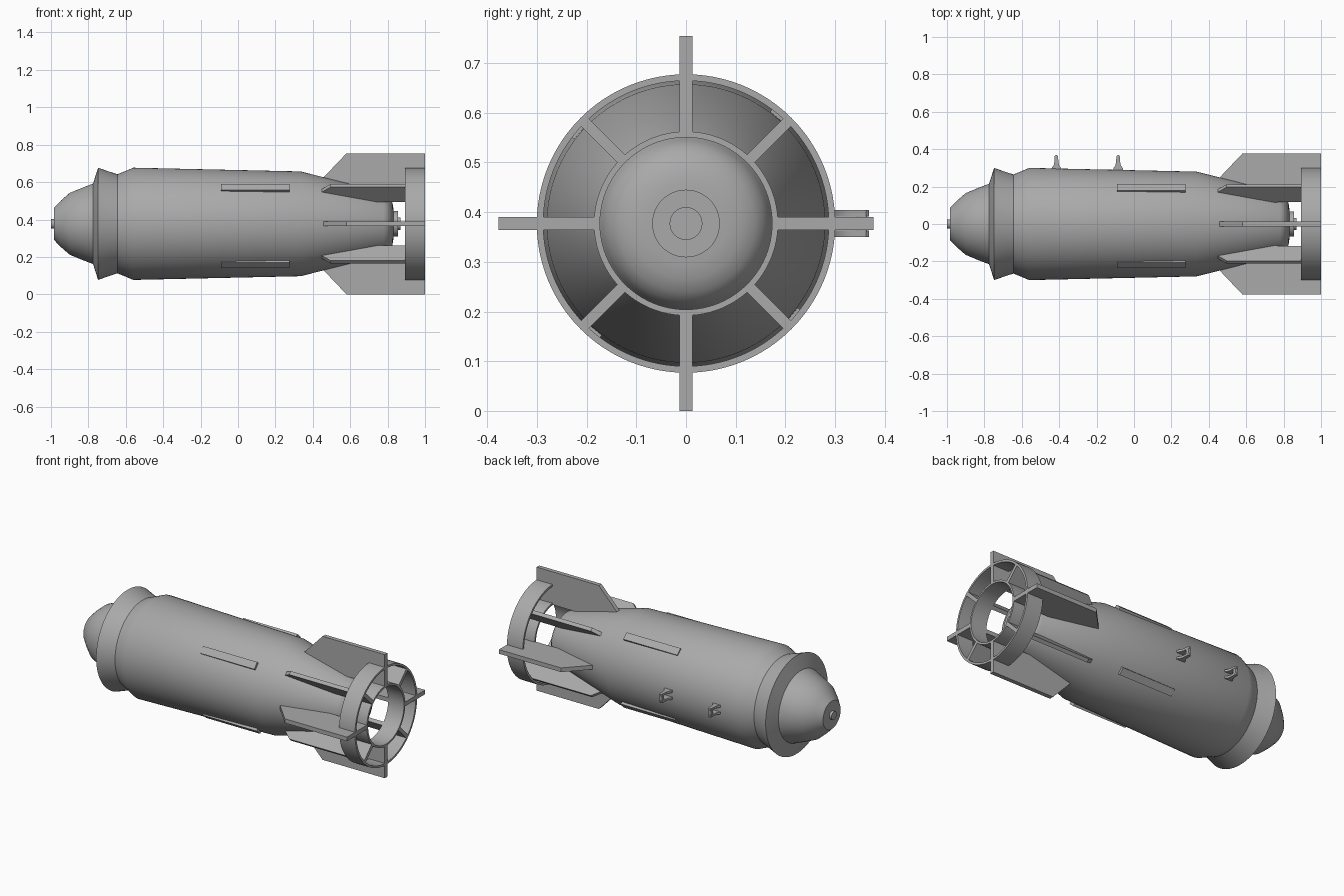
import bpy, bmesh, math
from mathutils import Matrix, Vector

if "Cube" in bpy.data.objects:
    bpy.data.objects.remove(bpy.data.objects["Cube"])

CZ = 0.377  # height of the long axis
grey = bpy.data.materials.new("body grey")
grey.diffuse_color = (0.4, 0.4, 0.4, 1)
grey.use_nodes = True
grey.node_tree.nodes["Principled BSDF"].inputs["Base Color"].default_value = grey.diffuse_color


def finish(name, bm, angle=0.0, smooth=28):
    """Turn about the long axis, lift to the axis height, make an object."""
    bmesh.ops.recalc_face_normals(bm, faces=bm.faces[:])
    bm.transform(Matrix.Translation((0, 0, CZ)) @ Matrix.Rotation(angle, 4, 'X'))
    me = bpy.data.meshes.new(name)
    bm.to_mesh(me)
    bm.free()
    me.materials.append(grey)
    ob = bpy.data.objects.new(name, me)
    bpy.context.collection.objects.link(ob)
    bpy.ops.object.select_all(action='DESELECT')
    ob.select_set(True)
    bpy.context.view_layer.objects.active = ob
    if smooth:
        bpy.ops.object.shade_smooth_by_angle(angle=math.radians(smooth))
    return ob


def lathe(name, profile, closed=False, n=96):
    """Spin (x, radius) points about the long axis."""
    bm = bmesh.new()
    rings = []
    for x, r in profile:
        if r == 0:
            rings.append([bm.verts.new((x, 0, 0))] * n)
        else:
            rings.append([bm.verts.new((x, r * math.cos(2 * math.pi * i / n),
                                        r * math.sin(2 * math.pi * i / n))) for i in range(n)])
    pairs = list(zip(rings, rings[1:]))
    if closed:
        pairs.append((rings[-1], rings[0]))
    for a, b in pairs:
        for i in range(n):
            j = (i + 1) % n
            vs = list(dict.fromkeys([a[i], a[j], b[j], b[i]]))
            bm.faces.new(vs)
    return finish(name, bm)


def extrude(bm, outline, z0, z1):
    """Plate with an (x, y) outline between two z levels."""
    f = bm.faces.new([bm.verts.new((x, y, z0)) for x, y in outline])
    new = bmesh.ops.extrude_face_region(bm, geom=[f], use_keep_orig=True)['geom']
    bmesh.ops.translate(bm, vec=Vector((0, 0, z1 - z0)),
                        verts=[v for v in new if isinstance(v, bmesh.types.BMVert)])


# Casing: nose, flange, waist, barrel, tail cone
lathe("casing", [(-0.985, 0), (-0.985, 0.085), (-0.945, 0.126), (-0.9, 0.165),
                 (-0.84, 0.19), (-0.775, 0.215), (-0.748, 0.300), (-0.70, 0.283),
                 (-0.645, 0.265), (-0.60, 0.283), (-0.56, 0.300), (0.335, 0.280),
                 (0.56, 0.223), (0.78, 0.167), (0.80, 0.155), (0.815, 0.138),
                 (0.826, 0.112), (0.831, 0.08), (0.831, 0)])
lathe("nose_plug", [(-1.0, 0), (-1.0, 0.025), (-0.98, 0.025), (-0.98, 0)], n=32)
lathe("tail_disc", [(0.825, 0), (0.825, 0.068), (0.855, 0.068), (0.855, 0)], n=48)
lathe("tail_plug", [(0.85, 0), (0.85, 0.033), (0.868, 0.033), (0.868, 0)], n=32)

# Tail rings
for name, ri, ro in (("outer_tail_ring", 0.287, 0.300), ("inner_tail_ring", 0.173, 0.185)):
    lathe(name, [(0.893, ri), (0.893, ro), (1.0, ro), (1.0, ri)], closed=True)

# Four large fins and four small ones between them
large = [(0.445, 0.235), (0.58, 0.377), (1.0, 0.377), (1.0, 0.177), (0.7, 0.175), (0.6, 0.19)]
small = [(0.44, 0.245), (0.495, 0.289), (1.0, 0.289), (1.0, 0.177), (0.7, 0.175), (0.6, 0.19)]
for k in range(4):
    for name, outline, turn, half in (("large_fin", large, 0, 0.0128), ("small_fin", small, 45, 0.011)):
        bm = bmesh.new()
        extrude(bm, outline, -half, half)
        finish(f"{name}_{k + 1}", bm, math.radians(90 * k + turn), 0)

# Side rails, slightly off the diagonals
for k in range(4):
    bm = bmesh.new()
    extrude(bm, [(-0.09, 0.26), (-0.09, 0.296), (0.275, 0.296), (0.275, 0.26)], -0.022, 0.022)
    finish(f"side_rail_{k + 1}", bm, math.radians(48.5 + 90 * k), 0)

# Hanging lugs: two flared legs joined by a bar
half_leg = [(0.027, 0.28), (0.025, 0.300), (0.015, 0.312), (0.011, 0.33), (0.009, 0.362), (0.004, 0.368)]
for k, cx in enumerate((-0.415, -0.085)):
    bm = bmesh.new()
    outline = [(cx + x, y) for x, y in half_leg] + [(cx - x, y) for x, y in reversed(half_leg)]
    for s in (-1, 1):
        extrude(bm, outline, s * 0.014, s * 0.027)
    extrude(bm, [(cx - 0.009, 0.345), (cx + 0.009, 0.345), (cx + 0.008, 0.364), (cx - 0.008, 0.364)],
            -0.016, 0.016)
    finish(f"hanging_lug_{k + 1}", bm)
